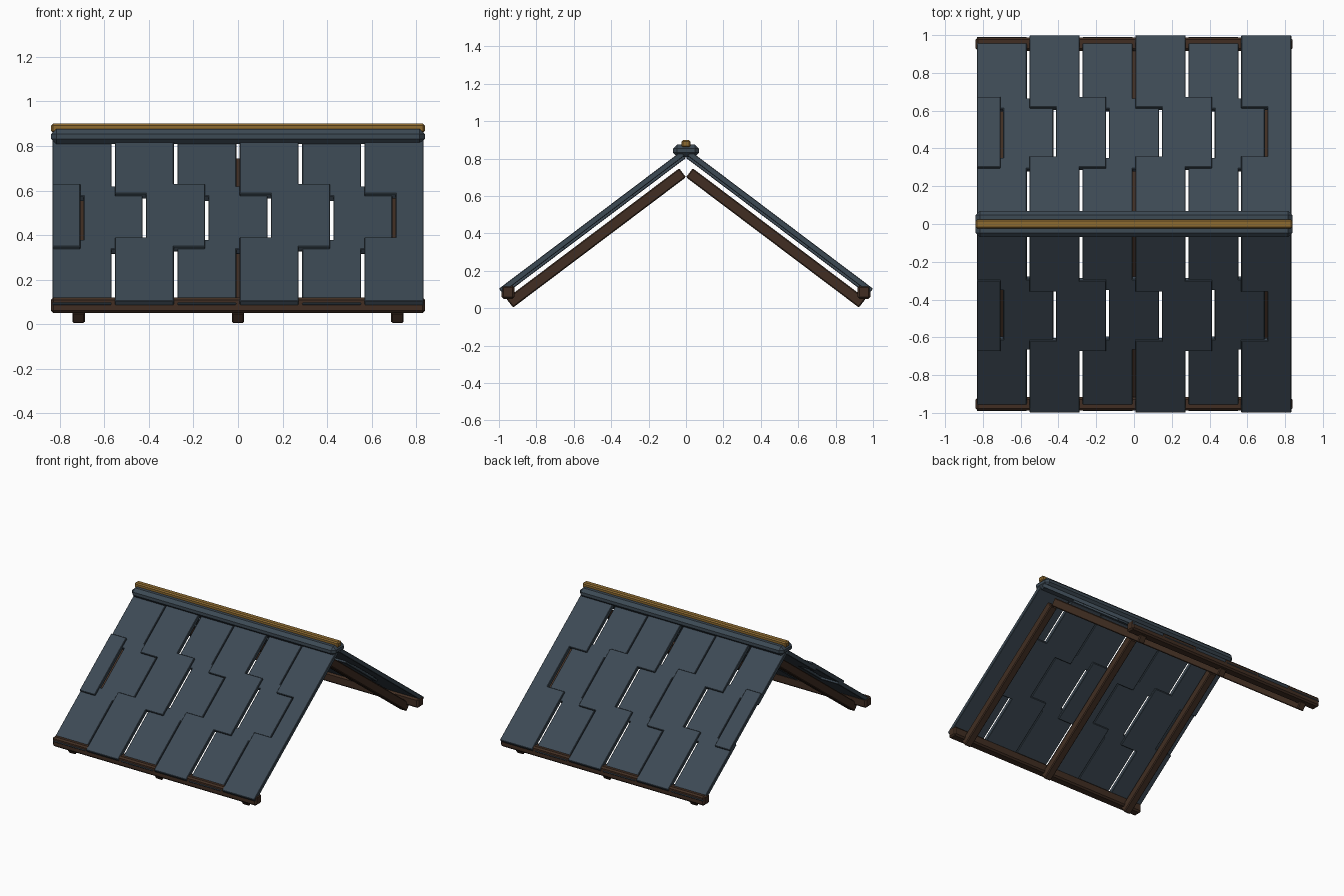
import bpy, bmesh, math
from mathutils import Matrix, Vector

if "Cube" in bpy.data.objects:
    bpy.data.objects.remove(bpy.data.objects["Cube"])

PITCH = math.radians(37.0)
COS, SIN = math.cos(PITCH), math.sin(PITCH)


def material(name, color):
    m = bpy.data.materials.new(name)
    m.diffuse_color = (*color, 1.0)
    m.use_nodes = True
    m.node_tree.nodes["Principled BSDF"].inputs["Base Color"].default_value = m.diffuse_color
    return m


slate = material("slate_blue", (0.046, 0.067, 0.088))
wood = material("dark_wood", (0.052, 0.027, 0.016))
brass = material("brass", (0.27, 0.145, 0.03))


def box(name, size, center, mat, bevel, tilt=0.0):
    """Chamfered box, turned about x by tilt."""
    bm = bmesh.new()
    bmesh.ops.create_cube(bm, size=1.0)
    bmesh.ops.scale(bm, vec=Vector(size), verts=bm.verts)
    bmesh.ops.bevel(bm, geom=bm.edges[:], offset=bevel, segments=1,
                    profile=0.5, affect='EDGES')
    bm.transform(Matrix.Rotation(tilt, 4, 'X'))
    mesh = bpy.data.meshes.new(name)
    bm.to_mesh(mesh)
    bm.free()
    mesh.materials.append(mat)
    ob = bpy.data.objects.new(name, mesh)
    ob.location = center
    bpy.context.collection.objects.link(ob)
    return ob


def slope_box(name, side, x0, x1, s0, s1, base, h0, h1, mat, bevel):
    """Box on a roof slope: s runs down from the ridge, h is height off the plane."""
    s, h = (s0 + s1) / 2, (h0 + h1) / 2
    center = ((x0 + x1) / 2, side * (s * COS + h * SIN), base - s * SIN + h * COS)
    box(name, (x1 - x0, s1 - s0, h1 - h0), center, mat, bevel, -side * PITCH)


HALF, STEP, WIDTH = 0.8325, 0.28, 0.265
THICK, RAISE = 0.030, 0.014
# full-width columns, and half-shifted columns for the middle course
straight = [(-HALF + i * STEP, -HALF + i * STEP + WIDTH) for i in range(6)]
shifted = [(max(-HALF, -HALF + (i - 0.5) * STEP),
            min(HALF, -HALF + (i - 0.5) * STEP + WIDTH)) for i in range(7)]
courses = [("upper_shingle", 0.0, 0.418, straight, 1),
           ("middle_shingle", 0.345, 0.812, shifted, 0),
           ("eave_shingle", 0.743, 1.219, straight, 1)]

for side, label in ((-1, "front"), (1, "back")):
    # shingles, every second one raised
    for name, s0, s1, columns, first in courses:
        for i, (x0, x1) in enumerate(columns):
            h = RAISE * ((i + first + 1) % 2)
            slope_box(f"{label}_{name}", side, x0, x1, s0, s1, 0.803,
                      h, h + THICK, slate, 0.003)
    # rafters
    for x in (-0.715, 0.0, 0.715):
        slope_box(f"{label}_rafter", side, x - 0.028, x + 0.028, 0.0, 1.158,
                  0.70, 0.0, 0.06, wood, 0.006)
    # eave beam
    box(f"{label}_eave_beam", (1.676, 0.07, 0.071), (0, side * 0.952, 0.0855),
        wood, 0.011)

# ridge cap and its rail
box("ridge_cap", (1.676, 0.14, 0.068), (0, 0, 0.842), slate, 0.023)
box("ridge_rail", (1.676, 0.046, 0.04), (0, 0, 0.88), brass, 0.008)
